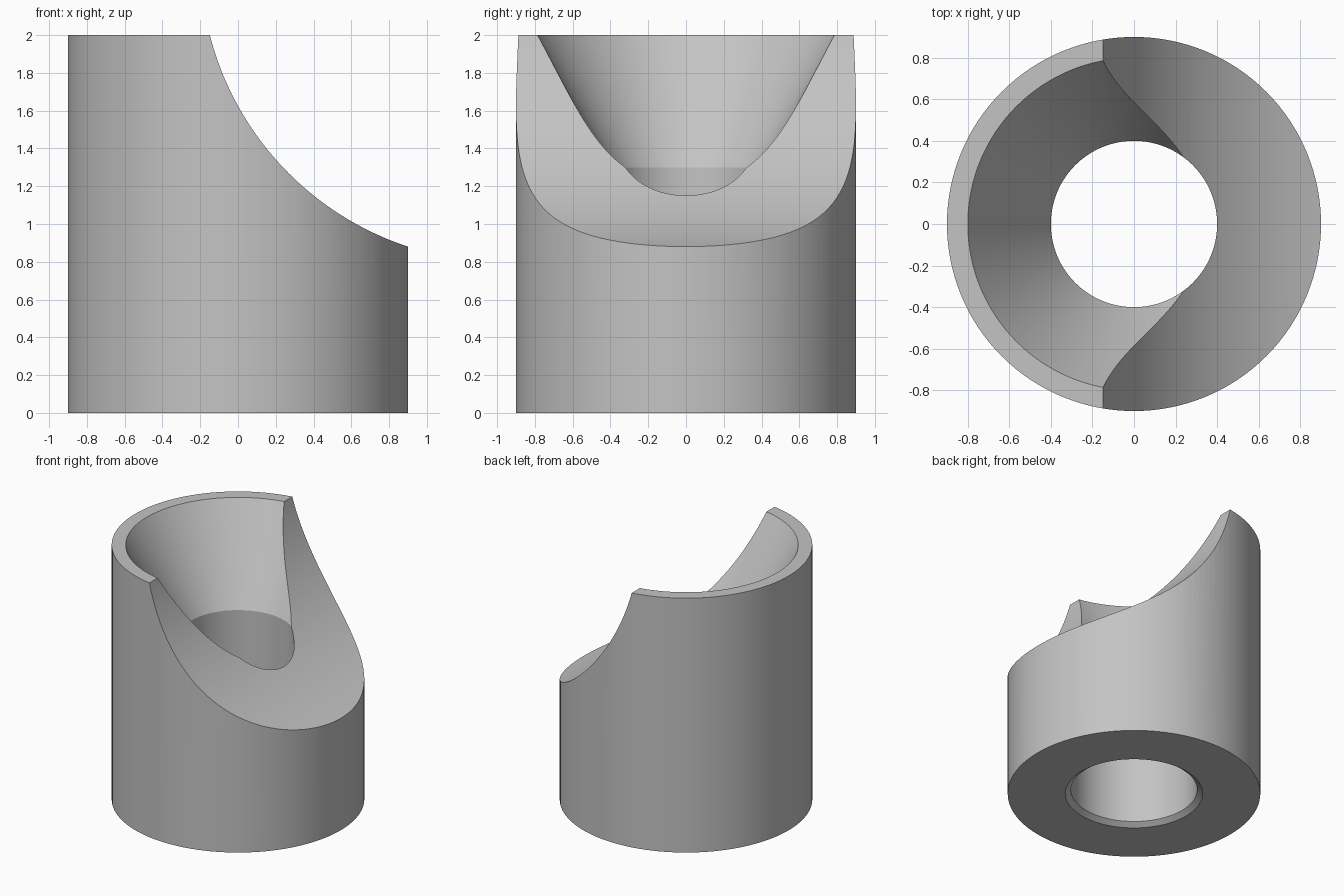
import bpy, bmesh, math
from mathutils import Matrix, Vector

cube = bpy.data.objects.get("Cube")
if cube:
    bpy.data.objects.remove(cube, do_unlink=True)

SEGMENTS = 128

grey = bpy.data.materials.new("satin_grey")
grey.use_nodes = True
colour = (0.55, 0.55, 0.55, 1)
grey.diffuse_color = colour
grey.node_tree.nodes["Principled BSDF"].inputs["Base Color"].default_value = colour


def add_object(name, bm):
    bmesh.ops.recalc_face_normals(bm, faces=bm.faces)
    mesh = bpy.data.meshes.new(name)
    bm.to_mesh(mesh)
    bm.free()
    mesh.materials.append(grey)
    obj = bpy.data.objects.new(name, mesh)
    bpy.context.collection.objects.link(obj)
    return obj


# Sleeve wall as (radius, height): outer wall, funnel, bore, wider socket, lead-in chamfer
profile = [(0.9, 0), (0.9, 2), (0.8, 2), (0.4, 1.3),
           (0.4, 0.8), (0.45, 0.8), (0.45, 0.03), (0.49, 0)]
bm = bmesh.new()
verts = [bm.verts.new((r, 0, z)) for r, z in profile]
edges = [bm.edges.new((a, b)) for a, b in zip(verts, verts[1:] + verts[:1])]
bmesh.ops.spin(bm, geom=verts + edges, cent=(0, 0, 0), axis=(0, 0, 1),
               angle=math.tau, steps=SEGMENTS, use_merge=True)
bmesh.ops.remove_doubles(bm, verts=bm.verts, dist=1e-5)
sleeve = add_object("funnel_sleeve", bm)

# Large crosswise cylinder that scoops away the left side
bm = bmesh.new()
bmesh.ops.create_cone(bm, cap_ends=True, segments=256, radius1=1.6, radius2=1.6, depth=3,
                      matrix=Matrix.Translation(Vector((1.4, 0, 2.4)))
                      @ Matrix.Rotation(math.pi / 2, 4, "X"))
scoop = add_object("scoop_cutter", bm)
scoop.hide_render = True

cut = sleeve.modifiers.new("scoop", "BOOLEAN")
cut.operation = "DIFFERENCE"
cut.solver = "EXACT"
cut.object = scoop

# Apply the cut, then shade the curved walls smoothly
bpy.ops.object.select_all(action="DESELECT")
sleeve.select_set(True)
bpy.context.view_layer.objects.active = sleeve
bpy.ops.object.modifier_apply(modifier=cut.name)
bpy.data.objects.remove(scoop, do_unlink=True)
bpy.ops.object.shade_smooth_by_angle(angle=math.radians(25))
